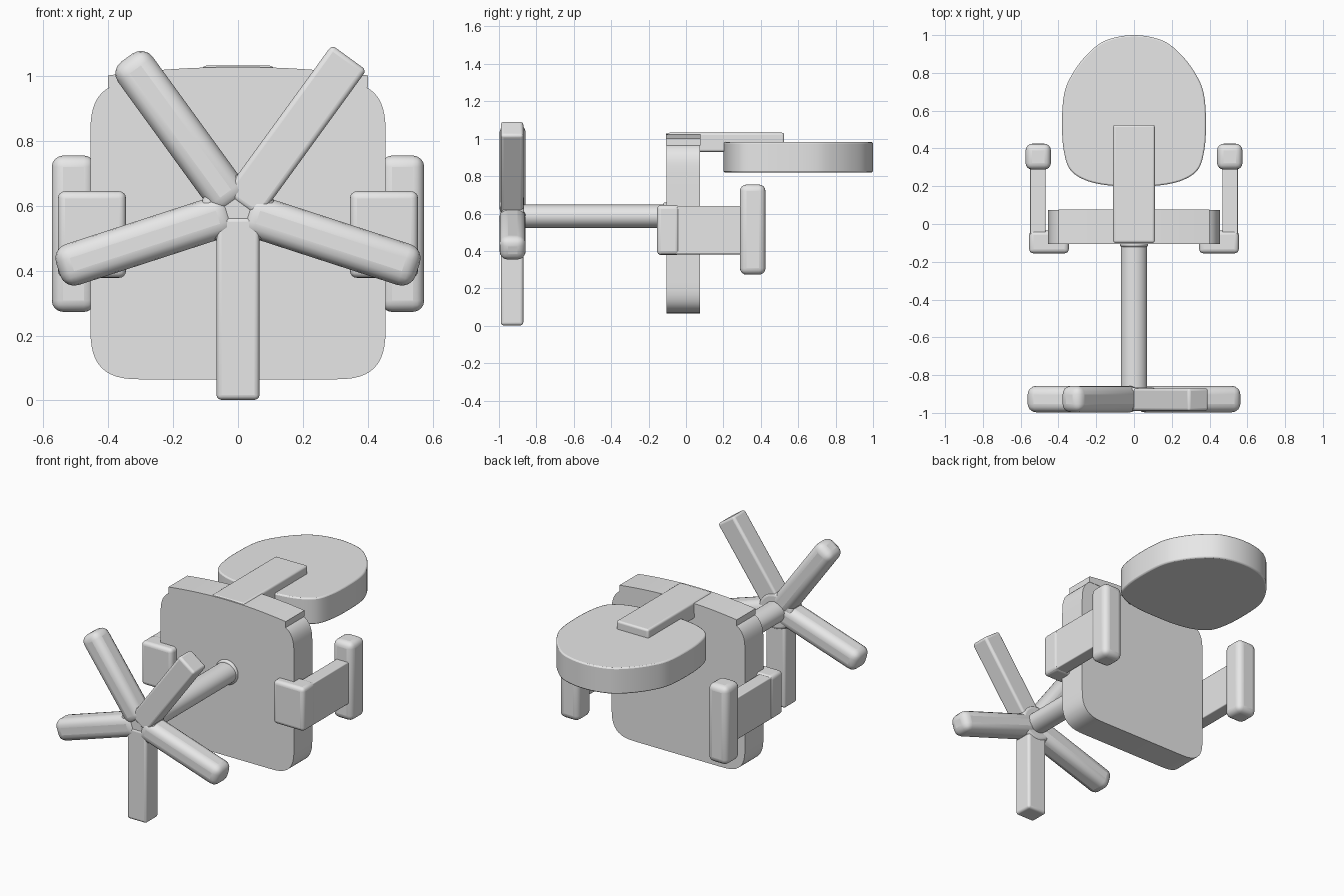
import bpy, bmesh, math
from mathutils import Matrix, Vector

cube = bpy.data.objects.get("Cube")
if cube:
    bpy.data.objects.remove(cube, do_unlink=True)

grey = bpy.data.materials.new("plain grey")
grey.use_nodes = True
grey.diffuse_color = (0.8, 0.8, 0.8, 1)
grey.node_tree.nodes["Principled BSDF"].inputs["Base Color"].default_value = (0.8, 0.8, 0.8, 1)


def finish(name, bm, bevel=0.0, segments=4):
    """Turn a bmesh into a shaded object with optional rounded edges."""
    bmesh.ops.recalc_face_normals(bm, faces=bm.faces)
    mesh = bpy.data.meshes.new(name)
    bm.to_mesh(mesh)
    bm.free()
    mesh.materials.append(grey)
    obj = bpy.data.objects.new(name, mesh)
    bpy.context.collection.objects.link(obj)
    if bevel:
        mod = obj.modifiers.new("rounding", 'BEVEL')
        mod.width = bevel
        mod.segments = segments
        mod.limit_method = 'ANGLE'
        mod.angle_limit = math.radians(40)
    bpy.ops.object.select_all(action='DESELECT')
    obj.select_set(True)
    bpy.context.view_layer.objects.active = obj
    bpy.ops.object.shade_smooth_by_angle(angle=math.radians(35))
    return obj


def box(name, low, high, bevel, turn=None):
    low, high = Vector(low), Vector(high)
    bm = bmesh.new()
    place = Matrix.Translation((low + high) / 2) @ Matrix.Diagonal((high - low).to_4d())
    bmesh.ops.create_cube(bm, size=1, matrix=(turn or Matrix()) @ place)
    return finish(name, bm, bevel)


def rod(name, radius_x, radius_z, y0, y1, z, bevel=0.0):
    bm = bmesh.new()
    place = (Matrix.Translation((0, (y0 + y1) / 2, z))
             @ Matrix.Diagonal((radius_x, 1, radius_z, 1))
             @ Matrix.Rotation(math.pi / 2, 4, 'X'))
    bmesh.ops.create_cone(bm, cap_ends=True, segments=40, radius1=1, radius2=1,
                          depth=y1 - y0, matrix=place)
    return finish(name, bm, bevel)


def slab(name, points, offset, bevel=0.0):
    """Extrude a closed outline along a vector."""
    bm = bmesh.new()
    face = bm.faces.new([bm.verts.new(p) for p in points])
    out = bmesh.ops.extrude_face_region(bm, geom=[face])
    bmesh.ops.translate(bm, vec=offset,
                        verts=[g for g in out["geom"] if isinstance(g, bmesh.types.BMVert)])
    return finish(name, bm, bevel, 2)


def smooth_loop(points, steps=6):
    """Closed Catmull-Rom curve through 2D points."""
    result, n = [], len(points)
    for i in range(n):
        a, b, c, d = (Vector(points[(i + k) % n]) for k in (-1, 0, 1, 2))
        for s in range(steps):
            t = s / steps
            result.append(0.5 * (2 * b + (c - a) * t + (2 * a - 5 * b + 4 * c - d) * t ** 2
                                 + (3 * b - a - 3 * c + d) * t ** 3))
    return result


# Seat: flat cushion with squarish rounded corners
outline = []
corner, half_x, half_z, mid_z = 0.17, 0.455, 0.459, 0.524
for sx, sz, flip in ((1, 1, False), (-1, 1, True), (-1, -1, False), (1, -1, True)):
    for k in range(13):
        t = math.pi / 2 * ((12 - k) if flip else k) / 12
        u, v = math.cos(t) ** (2 / 3), math.sin(t) ** (2 / 3)
        outline.append((sx * (half_x - corner + corner * u), -0.105,
                        mid_z + sz * (half_z - corner + corner * v)))
slab("seat", outline, (0, 0.18, 0))

# Arched bracket along the seat's rear edge
arch = [(-0.4 + 0.05 * i, -0.106, 1.028 - 0.026 * abs(i / 8 - 1) ** 2) for i in range(17)]
slab("rear_bracket", [(-0.4, -0.106, 0.965)] + arch + [(0.4, -0.106, 0.965)], (0, 0.183, 0))

# Bar joining seat and backrest
box("back_bar", (-0.11, -0.1, 0.93), (0.11, 0.525, 1.032), 0.012)

# Backrest
side = [(0.14, 0.205), (0.26, 0.233), (0.34, 0.29), (0.372, 0.39), (0.381, 0.52),
        (0.373, 0.67), (0.34, 0.77), (0.26, 0.885), (0.153, 0.97)]
loop = [(0, 0.2)] + side + [(0, 1.0)] + [(-x, y) for x, y in reversed(side)]
slab("backrest", [(p.x, p.y, 0.82) for p in smooth_loop(loop)], (0, 0, 0.162), 0.008)

# Armrests, one set per side
for name, s in (("left", 1), ("right", -1)):
    def side_box(part, x0, x1, y0, y1, z0, z1, bevel):
        xs = sorted((s * x0, s * x1))
        box(f"{name}_{part}", (xs[0], y0, z0), (xs[1], y1, z1), bevel)
    side_box("arm_mount", 0.345, 0.555, -0.155, -0.035, 0.378, 0.645, 0.022)
    side_box("arm_upright", 0.468, 0.55, -0.14, 0.32, 0.382, 0.64, 0.006)
    side_box("arm_pad", 0.44, 0.574, 0.288, 0.425, 0.273, 0.755, 0.035)

# Column with a small collar under the seat
HUB_Z = 0.585
rod("column", 0.07, 0.062, -0.9, -0.09, HUB_Z)
rod("column_collar", 0.075, 0.075, -0.122, -0.09, HUB_Z, 0.012)

# Five-legged base
rod("base_hub", 0.115, 0.112, -0.985, -0.865, HUB_Z, 0.02)
for i in range(5):
    turn = Matrix.Translation((0, 0, HUB_Z)) @ Matrix.Rotation(i * math.tau / 5, 4, 'Y')
    boxy = i in (0, 3)
    y0, y1 = (-0.99, -0.87) if boxy else (-0.997, -0.857)
    box(f"base_leg_{i + 1}", (-0.066, y0, -0.583), (0.066, y1, -0.02),
        0.015 if boxy else 0.045, turn)
